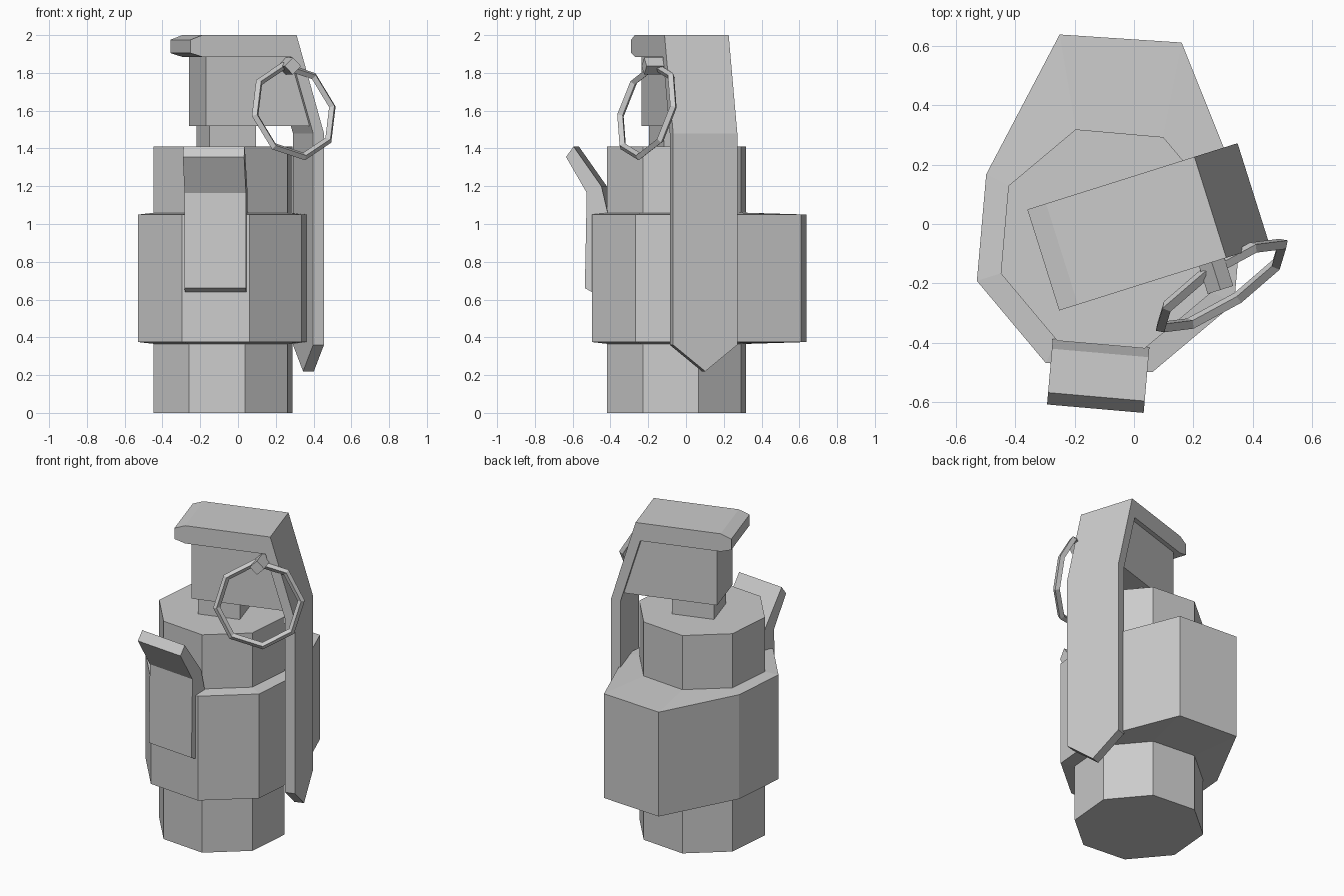
import bpy, bmesh, math
from mathutils import Vector, Matrix

if "Cube" in bpy.data.objects:
    bpy.data.objects.remove(bpy.data.objects["Cube"])

AX = Vector((-0.08, -0.05, 0))      # vertical axis of the body
TURN = 17.5                         # heading of the lever assembly


def finish(name, bm):
    bmesh.ops.recalc_face_normals(bm, faces=bm.faces)
    me = bpy.data.meshes.new(name)
    bm.to_mesh(me)
    bm.free()
    ob = bpy.data.objects.new(name, me)
    bpy.context.collection.objects.link(ob)
    return ob


def loft(name, rings):
    """Skin closed rings of equal size and cap both ends."""
    bm = bmesh.new()
    vs = [[bm.verts.new(p) for p in r] for r in rings]
    n = len(vs[0])
    for a, b in zip(vs, vs[1:]):
        for i in range(n):
            j = (i + 1) % n
            bm.faces.new((a[i], a[j], b[j], b[i]))
    bm.faces.new(vs[0])
    bm.faces.new(vs[-1])
    return finish(name, bm)


def plate(name, profile, heading, stations):
    """Extrude an (outward, height) profile sideways; a station is (offset, drop of the lowest points)."""
    a = math.radians(heading)
    u, v = Vector((math.cos(a), math.sin(a), 0)), Vector((-math.sin(a), math.cos(a), 0))
    low = min(z for _, z in profile)
    return loft(name, [[AX + u * d + v * s + Vector((0, 0, z - (drop if z == low else 0)))
                        for d, z in profile] for s, drop in stations])


def octagon(r, z):
    return [AX + Vector((r * math.cos(math.radians(17.5 + 45 * k)),
                         r * math.sin(math.radians(17.5 + 45 * k)), z)) for k in range(8)]


def box_profile(d0, d1, z0, z1):
    return [(d0, z0), (d1, z0), (d1, z1), (d0, z1)]


# Core body
loft("body_core", [octagon(0.386, 0), octagon(0.386, 1.41)])


# Outer sleeve, with its two rear corners pulled back
def sleeve_ring(z):
    ring = octagon(0.47, z)
    ring[1] = Vector((0.16, 0.61, z))
    ring[2] = Vector((-0.25, 0.637, z))
    return ring


loft("body_sleeve", [octagon(0.38, 0.365), sleeve_ring(0.375),
                     sleeve_ring(1.05), octagon(0.38, 1.06)])

# Front clip with flared tip
plate("front_clip", [(0.36, 0.64), (0.435, 0.64), (0.473, 0.66), (0.463, 1.165), (0.573, 1.355),
                     (0.533, 1.41), (0.385, 1.2), (0.352, 1.06)],
      -95, [(-0.163, 0), (0.163, 0)])

# Neck and fuze block
plate("neck", box_profile(-0.11, 0.147, 1.4, 1.53), TURN, [(-0.117, 0), (0.117, 0)])
plate("fuze_block", [(-0.14, 1.52), (0.435, 1.52), (0.325, 1.89), (-0.14, 1.89)],
      TURN, [(-0.15, 0), (0.15, 0)])

# Safety lever: top cap, slope, long strip with pointed end
plate("safety_lever", [(-0.17, 2.0), (-0.236, 1.975), (-0.236, 1.905), (-0.17, 1.885),
                       (0.324, 1.885), (0.445, 1.48), (0.445, 0.36), (0.505, 0.36),
                       (0.505, 1.48), (0.353, 2.0)],
      TURN, [(-0.178, 0), (0, 0.14), (0.178, 0)])

# Pin with diamond section
plate("pin", [(0.302 + 0.045 * c, 1.836 + 0.045 * s) for c, s in ((1, 0), (0, 1), (-1, 0), (0, -1))],
      TURN, [(-0.275, 0), (-0.14, 0)])

# Eight-sided pull ring with diamond section
x = Vector((0.222, 0.152, 0.025)).normalized()
n = x.cross(Vector((-0.055, 0.047, 0.26))).normalized()
frame = Matrix((x, n.cross(x), n)).transposed().to_4x4()
frame.translation = (0.295, -0.207, 1.597)
bpy.ops.mesh.primitive_torus_add(major_segments=8, minor_segments=4,
                                 major_radius=0.249, minor_radius=0.021)
ring = bpy.context.object
ring.name = "pull_ring"
ring.matrix_world = frame
for p in ring.data.polygons:
    p.use_smooth = False
